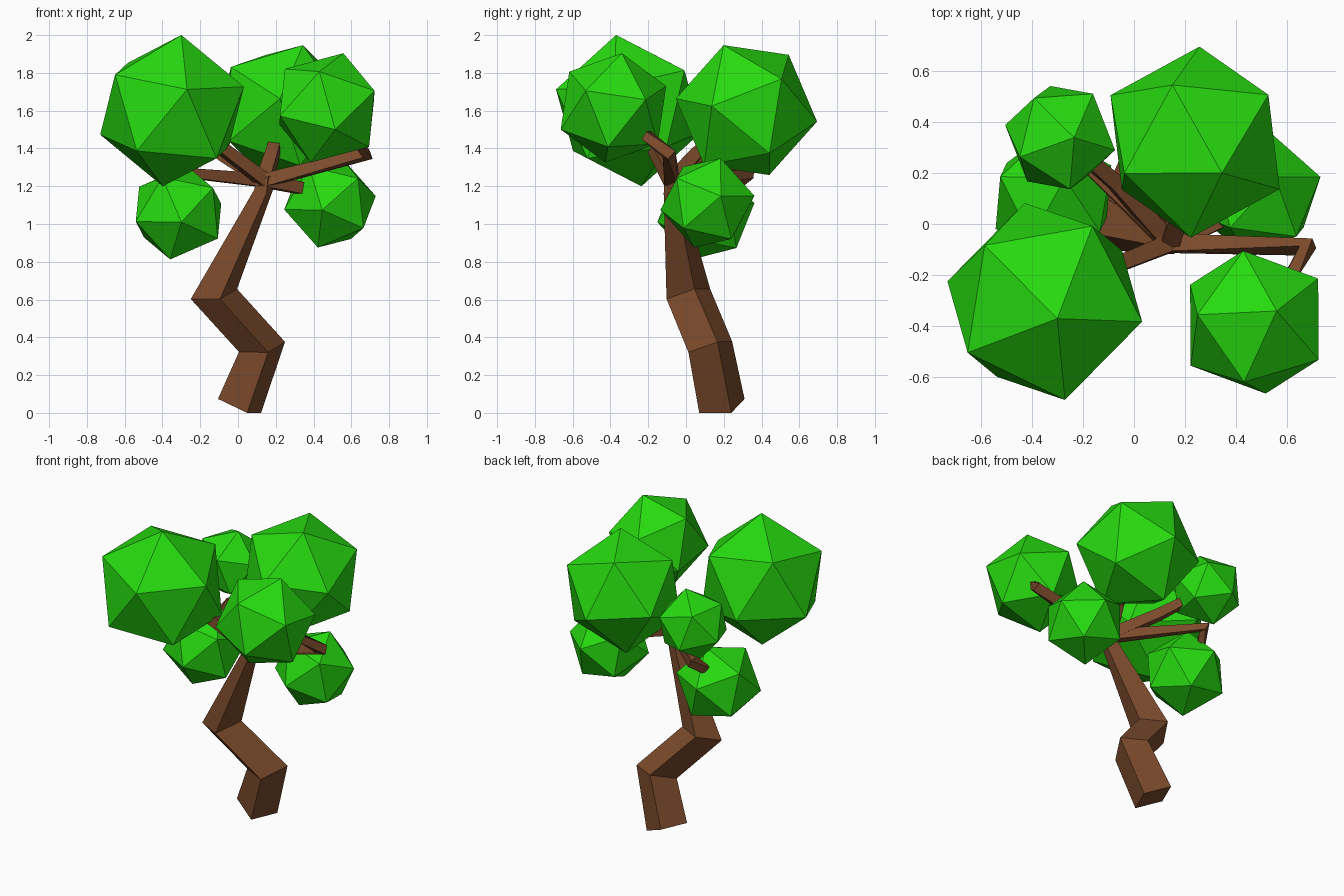
import bpy, bmesh
from mathutils import Vector, Matrix

if "Cube" in bpy.data.objects:
    bpy.data.objects.remove(bpy.data.objects["Cube"])


def material(name, rgb):
    m = bpy.data.materials.new(name)
    m.diffuse_color = (*rgb, 1)
    m.use_nodes = True
    m.node_tree.nodes["Principled BSDF"].inputs["Base Color"].default_value = m.diffuse_color
    return m


BARK = material("bark", (0.20, 0.07, 0.025))
LEAF = material("leaf", (0.02, 0.70, 0.005))


def finish(name, bm, mat):
    bmesh.ops.recalc_face_normals(bm, faces=bm.faces)
    me = bpy.data.meshes.new(name)
    bm.to_mesh(me)
    bm.free()
    me.materials.append(mat)
    bpy.context.collection.objects.link(bpy.data.objects.new(name, me))


def loft(name, rings):
    # skin a chain of four-cornered rings and cap both ends
    bm = bmesh.new()
    loops = [[bm.verts.new(p) for p in r] for r in rings]
    for lo, hi in zip(loops, loops[1:]):
        for i in range(4):
            j = (i + 1) % 4
            bm.faces.new((lo[i], lo[j], hi[j], hi[i]))
    bm.faces.new(loops[0])
    bm.faces.new(loops[-1])
    finish(name, bm, BARK)


def frame(z, x):
    z = z.normalized()
    x = (x - z * x.dot(z)).normalized()
    return Matrix((x, z.cross(x), z)).transposed()


def branch(name, path, r0, r1):
    pts = [Vector(p) for p in path]
    rings = []
    for i, p in enumerate(pts):
        a, b = pts[max(i - 1, 0)], pts[min(i + 1, len(pts) - 1)]
        # tangent averaged over both neighbouring segments
        t = ((p - a).normalized() + (b - p).normalized())
        f = frame(t, Vector((0.1, 0.1, 1)))
        r = r0 + (r1 - r0) * i / (len(pts) - 1)
        rings.append([p + f @ Vector((u * r, v * r, 0))
                      for u, v in ((-1, -1), (1, -1), (1, 1), (-1, 1))])
    loft(name, rings)


def foliage(name, centre, radius, corner, neighbour):
    # icosahedron turned so one corner and an adjacent corner face given points
    c = Vector(centre)
    bm = bmesh.new()
    bmesh.ops.create_icosphere(bm, subdivisions=1, radius=radius)
    bm.verts.ensure_lookup_table()
    v = bm.verts[0]
    src = frame(v.co.copy(), v.link_edges[0].other_vert(v).co.copy())
    rot = frame(Vector(corner) - c, Vector(neighbour) - c) @ src.transposed()
    bm.transform(Matrix.Translation(c) @ rot.to_4x4())
    finish(name, bm, LEAF)


# crooked trunk: each ring from three corners, the fourth completes it
trunk = []
for a, b, d in (
        ((.048, .07, 0), (.122, .24, 0), (-.106, .14, .074)),
        ((.159, .013, .32), (.249, .167, .376), (.005, .09, .323)),
        ((-.095, -.103, .603), (-.005, .045, .656), (-.25, -.02, .603)),
        ((.15, -.118, 1.16), (.185, -.06, 1.18), (.085, -.085, 1.18)),
        ((.16, -.115, 1.25), (.195, -.07, 1.25), (.11, -.085, 1.27))):
    a, b, d = Vector(a), Vector(b), Vector(d)
    trunk.append((a, b, b + d - a, d))
loft("trunk", trunk)

# branches fanning out of the top of the trunk
hub = (.14, -.075, 1.23)
branch("branch_right", [hub, (.68, -.09, 1.37), (.61, -.21, 1.47)], .035, .024)
branch("branch_back_left", [hub, (-.28, .33, 1.27), (-.33, .22, 1.17)], .035, .024)
branch("branch_front_left", [hub, (-.07, -.16, 1.39), (-.22, -.22, 1.5)], .035, .026)
branch("branch_up_left", [hub, (-.07, .16, 1.36), (-.2, .27, 1.46)], .035, .026)
branch("branch_back", [hub, (.185, .06, 1.38), (.21, .18, 1.48)], .038, .028)
branch("branch_low_right", [hub, (.33, .01, 1.19), (.42, .07, 1.15)], .035, .026)

# six clumps of leaves
foliage("leaves_front_left", (-.349, -.303, 1.6), .409, (-.3, -.37, 2), (-.27, -.69, 1.71))
foliage("leaves_back", (.239, .32, 1.603), .379, (.344, .199, 1.947), (.152, .54, 1.895))
foliage("leaves_front_right", (.471, -.384, 1.615), .305, (.558, -.34, 1.905), (.247, -.355, 1.82))
foliage("leaves_low_left", (-.315, .105, 1.06), .262, (-.3, -.15, 1.01), (-.36, .045, .815))
foliage("leaves_low_right", (.487, .113, 1.112), .255, (.725, .183, 1.147), (.537, .18, 1.35))
foliage("leaves_back_left", (-.289, .338, 1.53), .226, (-.234, .338, 1.75), (-.074, .289, 1.58))
